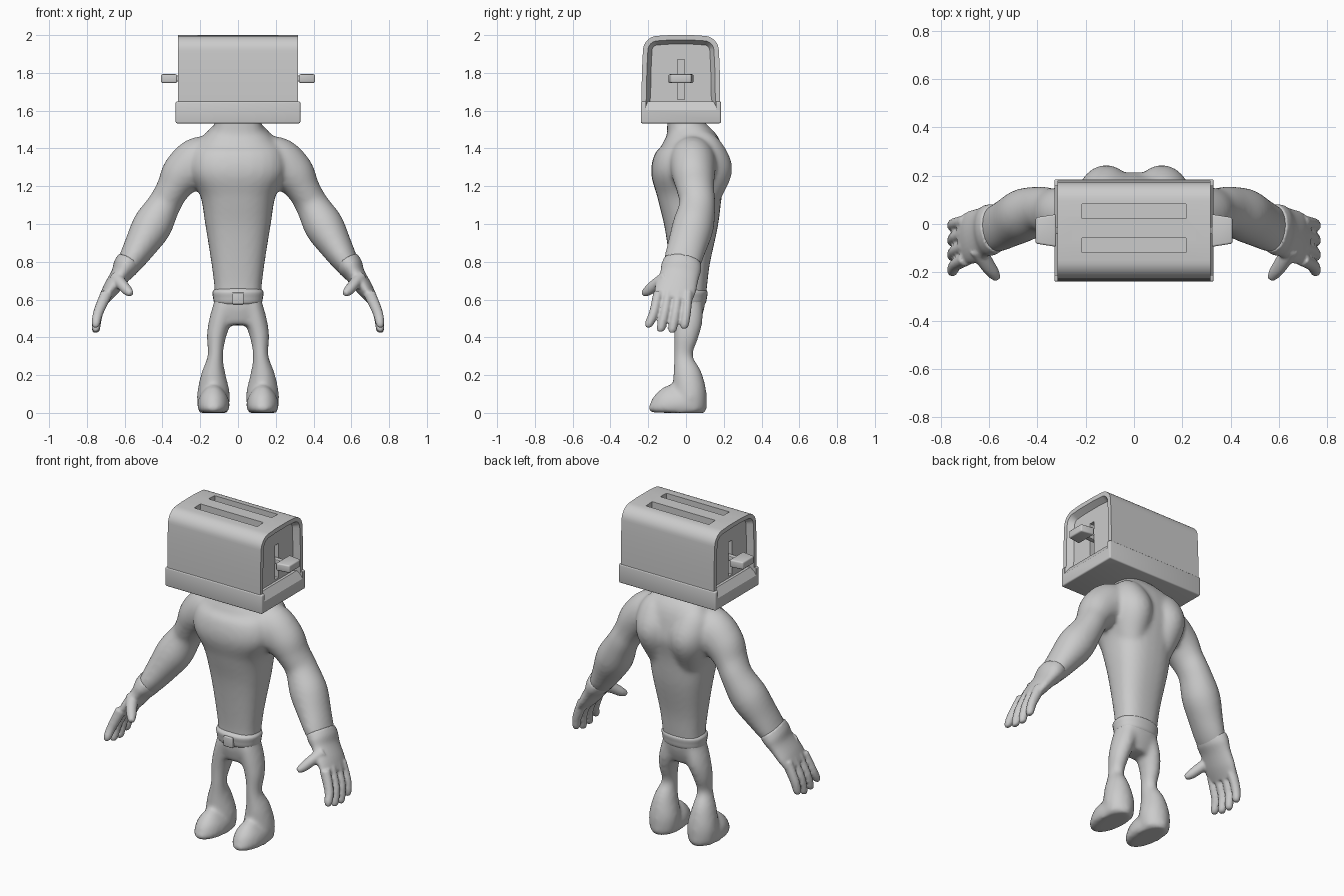
import bpy, bmesh, math
from mathutils import Vector, Matrix

old = bpy.data.objects.get("Cube")
if old:
    bpy.data.objects.remove(old, do_unlink=True)

grey = bpy.data.materials.new("plain grey")
grey.use_nodes = True
grey.diffuse_color = (0.6, 0.6, 0.6, 1)
grey.node_tree.nodes["Principled BSDF"].inputs["Base Color"].default_value = (0.6, 0.6, 0.6, 1)


def finish(name, bm, angle=None):
    bmesh.ops.recalc_face_normals(bm, faces=bm.faces)
    mesh = bpy.data.meshes.new(name)
    bm.to_mesh(mesh)
    bm.free()
    mesh.materials.append(grey)
    ob = bpy.data.objects.new(name, mesh)
    bpy.context.scene.collection.objects.link(ob)
    if angle:
        bpy.ops.object.select_all(action="DESELECT")
        ob.select_set(True)
        bpy.context.view_layer.objects.active = ob
        bpy.ops.object.shade_smooth_by_angle(angle=math.radians(angle))
    return ob


def spline(rings, steps=5):
    """Catmull-Rom through rows of numbers."""
    out = []
    for i in range(len(rings) - 1):
        rows = [rings[max(0, min(len(rings) - 1, i + k))] for k in (-1, 0, 1, 2)]
        for s in range(steps):
            t = s / steps
            out.append([0.5 * (2 * b + (c - a) * t + (2 * a - 5 * b + 4 * c - d) * t * t
                               + (3 * b - a - 3 * c + d) * t ** 3) for a, b, c, d in zip(*rows)])
    return out + [list(rings[-1])]


def loft(bm, rings, side=1, power=1.0, sides=28):
    """Closed tube through rows of x, y, z, width radius, depth radius."""
    rows = spline(rings)
    mids = [Vector(r[:3]) for r in rows]
    loops = []
    for i, r in enumerate(rows):
        t = (mids[min(i + 1, len(mids) - 1)] - mids[max(i - 1, 0)]).normalized()
        u = Vector((0, 1, 0)).cross(t).normalized()
        v = t.cross(u)
        loop = []
        for k in range(sides):
            a = math.tau * k / sides
            c, s = math.cos(a), math.sin(a)
            p = (mids[i] + u * r[3] * math.copysign(abs(c) ** power, c)
                 + v * r[4] * math.copysign(abs(s) ** power, s))
            loop.append(bm.verts.new((p.x * side, p.y, p.z)))
        loops.append(loop)
    for a, b in zip(loops, loops[1:]):
        for k in range(sides):
            bm.faces.new((a[k], a[k - 1], b[k - 1], b[k]))
    bm.faces.new(loops[0])
    bm.faces.new(loops[-1][::-1])


def fuse(ob, voxel, rounds):
    """Merge overlapping volumes into one smooth skin."""
    m = ob.modifiers.new("merge", "REMESH")
    m.mode = "VOXEL"
    m.voxel_size = voxel
    m.use_smooth_shade = True
    m = ob.modifiers.new("soften", "SMOOTH")
    m.factor = 0.5
    m.iterations = rounds


def box(name, centre, size, bevel=0.0, tilt=0.0, taper=1.0, cutter=False):
    bm = bmesh.new()
    bmesh.ops.create_cube(bm, size=1)
    for v in bm.verts:
        if v.co.x * centre[0] > 0:
            v.co.y *= taper
    bmesh.ops.scale(bm, vec=size, verts=bm.verts)
    if bevel:
        bmesh.ops.bevel(bm, geom=bm.edges[:], offset=bevel, segments=3, profile=0.5, affect="EDGES")
    bmesh.ops.transform(bm, matrix=Matrix.Translation(centre) @ Matrix.Rotation(tilt, 4, "Y"), verts=bm.verts)
    ob = finish(name, bm, None if cutter else 35)
    if cutter:
        ob.hide_render = True
        ob.hide_set(True)
        ob.display_type = "WIRE"
    return ob


def cut(ob, cutter):
    m = ob.modifiers.new("cut", "BOOLEAN")
    m.operation = "DIFFERENCE"
    m.solver = "EXACT"
    m.object = cutter


SIDES = ((1, "left"), (-1, "right"))

# Body: torso, shoulder blades, legs, shoes and arms merged into one skin
torso = [(0, .005, .465, .085, .06), (0, .01, .55, .122, .085), (0, .018, .66, .125, .092),
         (0, .02, .8, .142, .108), (0, .027, 1.0, .174, .144), (0, .02, 1.15, .2, .172),
         (0, .015, 1.28, .265, .2), (0, .02, 1.4, .24, .172), (0, .005, 1.475, .17, .128),
         (0, -.012, 1.525, .125, .09), (0, -.015, 1.57, .127, .085)]
blade = [(.07, .05, 1.0, .05, .06), (.1, .08, 1.15, .09, .105), (.115, .1, 1.29, .12, .145),
         (.12, .09, 1.39, .11, .11), (.1, .05, 1.47, .06, .06)]
leg = [(.07, .01, .57, .06, .08), (.097, .01, .48, .058, .077), (.115, 0, .4, .051, .064),
       (.12, -.014, .3, .041, .05), (.13, .007, .2, .066, .077), (.13, .022, .1, .087, .087),
       (.13, .025, .01, .08, .082)]
shoe = [(.13, -.045, 0, .075, .145), (.13, -.045, .035, .086, .158), (.13, -.048, .075, .08, .133),
        (.13, -.045, .105, .06, .09), (.13, -.035, .13, .03, .045)]
arm = [(.1, .03, 1.32, .13, .12), (.2, .035, 1.325, .138, .125), (.29, .04, 1.265, .118, .115),
       (.345, .05, 1.185, .09, .1), (.39, .06, 1.105, .088, .096), (.455, .038, .99, .105, .11),
       (.52, .005, .88, .086, .104), (.573, -.02, .795, .067, .098), (.62, -.03, .73, .045, .08)]
bm = bmesh.new()
loft(bm, torso, power=.8)
for s, _ in SIDES:
    for part in (blade, leg, shoe, arm):
        loft(bm, part, s)
fuse(finish("body", bm), .012, 12)

# Gloves: cuff and palm, four fingers and a thumb
palm = [(.575, -.018, .805, .068, .1), (.597, -.025, .77, .067, .107), (.625, -.035, .725, .052, .104),
        (.67, -.055, .66, .044, .11), (.71, -.068, .6, .03, .1)]
thumb = [(.65, -.1, .72, .035, .035), (.61, -.165, .675, .03, .032), (.583, -.203, .645, .026, .026),
         (.565, -.228, .63, .015, .015)]
fingers = [(-.146, -.195, .452), (-.093, -.132, .43), (-.04, -.071, .425), (.01, -.008, .446)]
for s, word in SIDES:
    bm = bmesh.new()
    loft(bm, palm, s)
    loft(bm, thumb, s)
    for base, tip, low in fingers:
        loft(bm, [(.695, base, .635, .032, .027), (.74, (base + tip) / 2, .53, .027, .025),
                  (.752, tip, low + .02, .022, .023), (.752, tip, low, .012, .013)], s, sides=16)
    fuse(finish(word + "_glove", bm), .0075, 3)

# Belt and buckle
bm = bmesh.new()
loft(bm, [(0, .012, z, .135 - d, .102 - d) for z, d in
          ((.57, .02), (.585, .008), (.61, .003), (.64, 0), (.658, .016))], power=.88)
finish("belt", bm, 50)
box("buckle", (0, -.085, .606), (.06, .03, .062), .005)

# Toaster shell: rounded profile extruded sideways, with sunken sloping ends
MID = -.027
bm = bmesh.new()
half = [(.207, 1.56), (.208, 1.68), (.207, 1.78), (.204, 1.86)]
half += [(.122 + .079 * math.cos(a), 1.917 + .079 * math.sin(a))
         for a in [math.pi / 2 * k / 8 for k in range(9)]] + [(.06, 2.0)]
outline = half + [(-y, z) for y, z in reversed(half)]
cap = bm.faces.new([bm.verts.new((-.317, y + MID, z)) for y, z in outline])
new = bmesh.ops.extrude_face_region(bm, geom=[cap], use_keep_orig=True)["geom"]
bmesh.ops.translate(bm, vec=(.634, 0, 0), verts=[g for g in new if isinstance(g, bmesh.types.BMVert)])
bmesh.ops.recalc_face_normals(bm, faces=bm.faces)
for end in [f for f in bm.faces if len(f.verts) > 4]:
    bmesh.ops.inset_region(bm, faces=[end], thickness=.026, depth=0)
    bmesh.ops.inset_region(bm, faces=[end], thickness=.022, depth=-.035)
shell = finish("toaster_shell", bm, 40)
for y in (.052, -.088):
    cut(shell, box("bread_slot_cutter", (0, y, 1.97), (.43, .06, .18), cutter=True))

# Toaster base with sloping end ledges
base = box("toaster_base", (0, MID, 1.591), (.66, .424, .116), .008)
for s, word in SIDES:
    cut(base, box(word + "_ledge_cutter", (s * .357, MID, 1.652), (.1, .37, .2), tilt=-s * .6, cutter=True))
    # Lever with its track on each end
    cut(shell, box(word + "_track_cutter", (s * .285, MID, 1.765), (.08, .036, .21), cutter=True))
    box(word + "_lever_stem", (s * .29, MID, 1.77), (.1, .03, .03), .004)
    box(word + "_lever", (s * .365, MID, 1.77), (.085, .135, .046), .008, taper=.8)
